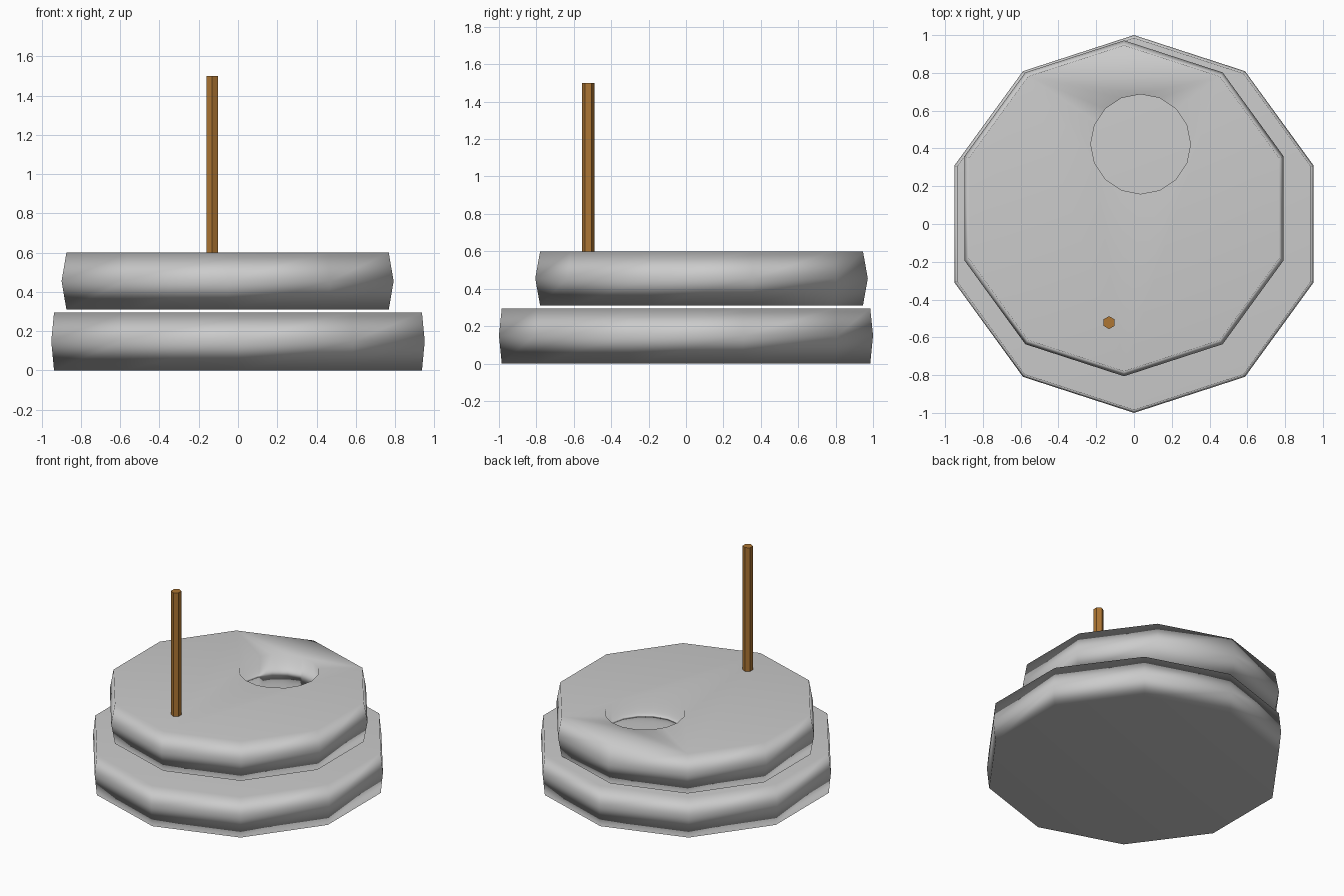
import bpy, bmesh, math

cube = bpy.data.objects.get("Cube")
if cube:
    bpy.data.objects.remove(cube, do_unlink=True)


def material(name, rgb):
    m = bpy.data.materials.new(name)
    m.use_nodes = True
    m.diffuse_color = (*rgb, 1)
    m.node_tree.nodes["Principled BSDF"].inputs["Base Color"].default_value = (*rgb, 1)
    return m


def prism(name, mat, centre, sides, profile, smooth):
    """Closed solid from (radius, height) rings, first corner pointing to +y."""
    bm = bmesh.new()
    rings = []
    for r, z in profile:
        angles = [math.pi / 2 + math.tau * i / sides for i in range(sides)]
        rings.append([bm.verts.new((centre[0] + r * math.cos(a),
                                    centre[1] + r * math.sin(a), z)) for a in angles])
    for low, high in zip(rings, rings[1:]):
        for i in range(sides):
            j = (i + 1) % sides
            bm.faces.new((low[i], low[j], high[j], high[i]))
    bm.faces.new(rings[0][::-1])
    bm.faces.new(rings[-1])
    for f in bm.faces:
        f.smooth = smooth
    mesh = bpy.data.meshes.new(name)
    bm.to_mesh(mesh)
    bm.free()
    mesh.materials.append(mat)
    ob = bpy.data.objects.new(name, mesh)
    bpy.context.collection.objects.link(ob)
    return ob


def soften(ob):
    # Flat top and bottom, rounded looking rim
    mod = ob.modifiers.new("Soft rim", "WEIGHTED_NORMAL")
    mod.mode = "FACE_AREA"
    mod.keep_sharp = False


stone = material("grey stone", (0.6, 0.6, 0.6))
wood = material("brown wood", (0.42, 0.18, 0.033))

# Lower stone
lower = prism("lower_stone", stone, (0, 0), 10,
              [(0.985, 0), (1.0, 0.15), (0.985, 0.295)], True)
soften(lower)

# Upper stone, set off centre, with the grain hole cut through it
upper = prism("upper_stone", stone, (-0.053, 0.083), 10,
              [(0.863, 0.31), (0.889, 0.455), (0.863, 0.6)], True)
cutter = prism("grain_hole_cutter", stone, (0.035, 0.423), 16,
               [(0.264, 0.2), (0.264, 0.7)], True)
cutter.hide_render = True
cutter.hide_viewport = True
hole = upper.modifiers.new("Grain hole", "BOOLEAN")
hole.operation = "DIFFERENCE"
hole.solver = "EXACT"
hole.object = cutter
soften(upper)

# Upright handle
prism("handle", wood, (-0.132, -0.522), 6, [(0.034, 0.5), (0.034, 1.5)], False)
